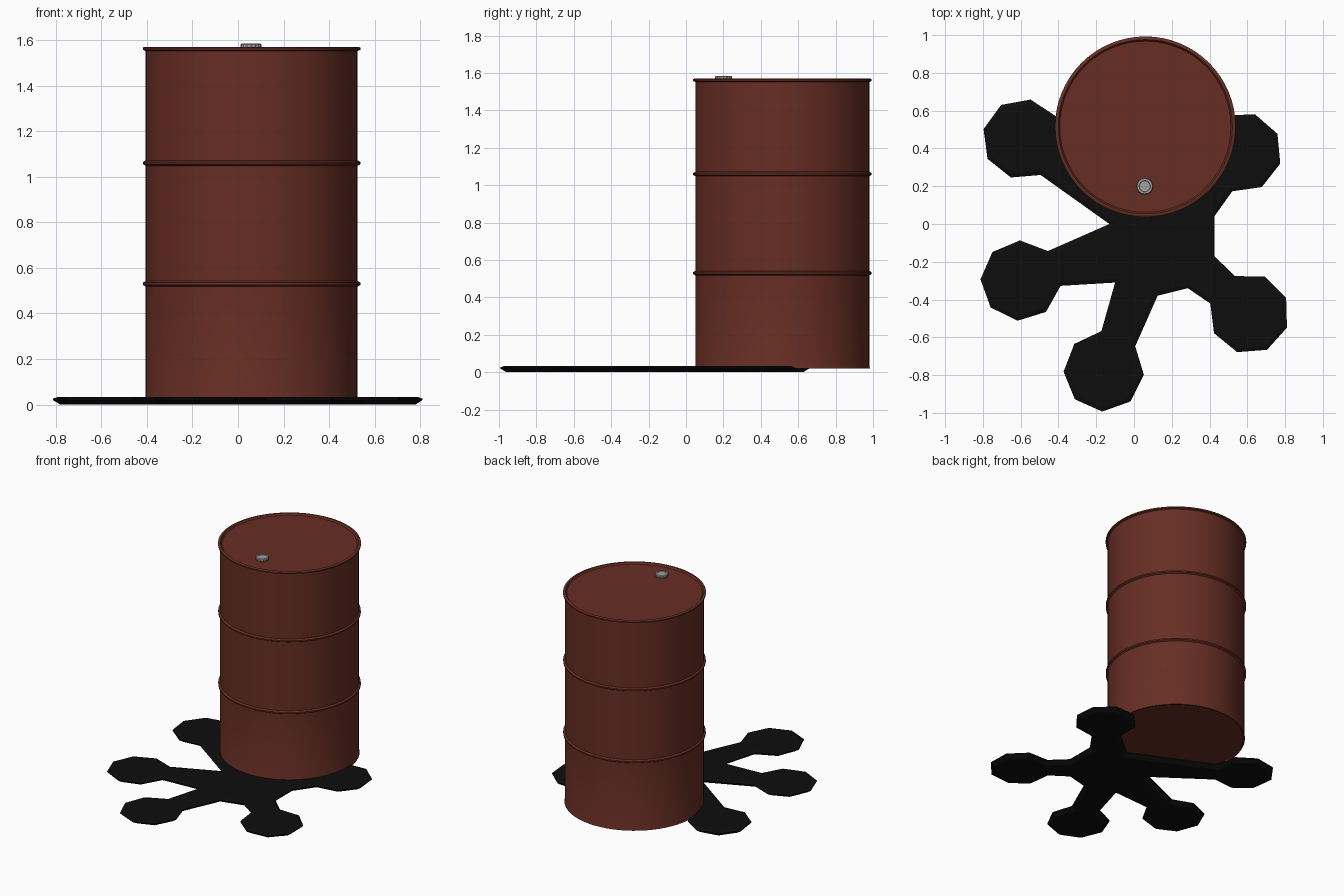
import bpy
import bmesh
from math import cos, sin, radians, tau
from mathutils import Vector

old = bpy.data.objects.get("Cube")
if old:
    bpy.data.objects.remove(old, do_unlink=True)


def material(name, colour, roughness=0.6):
    mat = bpy.data.materials.new(name)
    mat.use_nodes = True
    mat.diffuse_color = (*colour, 1)
    shader = mat.node_tree.nodes["Principled BSDF"]
    shader.inputs["Base Color"].default_value = (*colour, 1)
    shader.inputs["Roughness"].default_value = roughness
    return mat


def finish(bm, name, mat, location=(0, 0, 0), smooth=True):
    """Turn a bmesh into a named object with one material."""
    bmesh.ops.recalc_face_normals(bm, faces=bm.faces)
    mesh = bpy.data.meshes.new(name)
    bm.to_mesh(mesh)
    bm.free()
    mesh.materials.append(mat)
    if smooth:
        mesh.shade_smooth()
        mesh.set_sharp_from_angle(angle=radians(35))
    obj = bpy.data.objects.new(name, mesh)
    obj.location = location
    bpy.context.collection.objects.link(obj)
    return obj


def lathe(profile, steps):
    """Spin a (radius, height) profile around the z axis."""
    bm = bmesh.new()
    verts = [bm.verts.new((r, 0, z)) for r, z in profile]
    edges = [bm.edges.new(pair) for pair in zip(verts, verts[1:])]
    bmesh.ops.spin(bm, geom=verts + edges, cent=(0, 0, 0), axis=(0, 0, 1),
                   angle=tau, steps=steps)
    bmesh.ops.remove_doubles(bm, verts=bm.verts, dist=0.0005)
    return bm


rust = material("rust_red", (0.135, 0.027, 0.017))
black = material("oil_black", (0.004, 0.004, 0.004))
steel = material("cap_grey", (0.36, 0.36, 0.36))

# Drum: closed bottom, two rolled hoops, top rim and recessed lid
radius, base, top = 0.465, 0.02, 1.57


def hoop(z):
    return [(radius, z - 0.012), (radius + 0.012, z - 0.005),
            (radius + 0.012, z + 0.005), (radius, z + 0.012)]


drum_profile = [(0, base + 0.008), (radius - 0.01, base + 0.008), (radius - 0.006, base),
                (radius + 0.004, base), (radius, base + 0.012)]
drum_profile += hoop(0.53) + hoop(1.06)
drum_profile += [(radius, top - 0.018), (radius + 0.013, top - 0.013),
                 (radius + 0.013, top - 0.004), (radius + 0.006, top),
                 (radius - 0.004, top), (radius - 0.012, top - 0.012), (0, top - 0.012)]
finish(lathe(drum_profile, 64), "drum", rust, (0.06, 0.515, 0))

# Screw cap with a ribbed edge and a raised inner disc
cap = lathe([(0, 0), (0.03, 0), (0.032, 0.008), (0.046, 0.01), (0.046, 0.022),
             (0.04, 0.027), (0.03, 0.027), (0.028, 0.024), (0, 0.024)], 32)
for v in cap.verts:
    r = v.co.xy.length
    if r > 0.045:
        index = round(Vector((1, 0)).angle_signed(v.co.xy) / tau * 32)
        if index % 2:
            v.co.xy *= 0.92
finish(cap, "screw_cap", steel, (0.057, 0.2, top - 0.012), smooth=False)

# Spill: five octagonal blobs joined to a hub, as one bevelled slab.
# Each entry: blob centre, outward angle, then hub corners before the next blob
blobs = [
    ((-0.59, 0.45), 144, [(-0.13, 0)]),
    ((-0.6, -0.3), 200, [(-0.1, -0.31)]),
    ((-0.16, -0.78), 246, [(0.125, -0.38), (0.285, -0.34)]),
    ((0.61, -0.475), 318, [(0.425, -0.17), (0.425, 0.04)]),
    ((0.57, 0.38), 49, [(0.19, 0.15)]),
]
outline = []
for (cx, cy), heading, corners in blobs:
    for k in range(8):
        a = radians(heading + (k - 3.5) * 43.6)
        outline.append((cx + 0.213 * cos(a), cy + 0.213 * sin(a)))
    outline += corners

spill = bmesh.new()
lower = spill.faces.new([spill.verts.new((x, y, 0.02)) for x, y in outline])
extruded = bmesh.ops.extrude_face_region(spill, geom=[lower], use_keep_orig=True)["geom"]
upper = next(g for g in extruded if isinstance(g, bmesh.types.BMFace))
bmesh.ops.translate(spill, verts=upper.verts, vec=(0, 0, 0.006))
bmesh.ops.recalc_face_normals(spill, faces=spill.faces)
for face, width, z in ((upper, 0.02, 0.033), (lower, 0.03, 0)):
    bmesh.ops.inset_region(spill, faces=[face], thickness=width, use_even_offset=True)
    for v in face.verts:
        v.co.z = z
finish(spill, "oil_spill", black, smooth=False)
